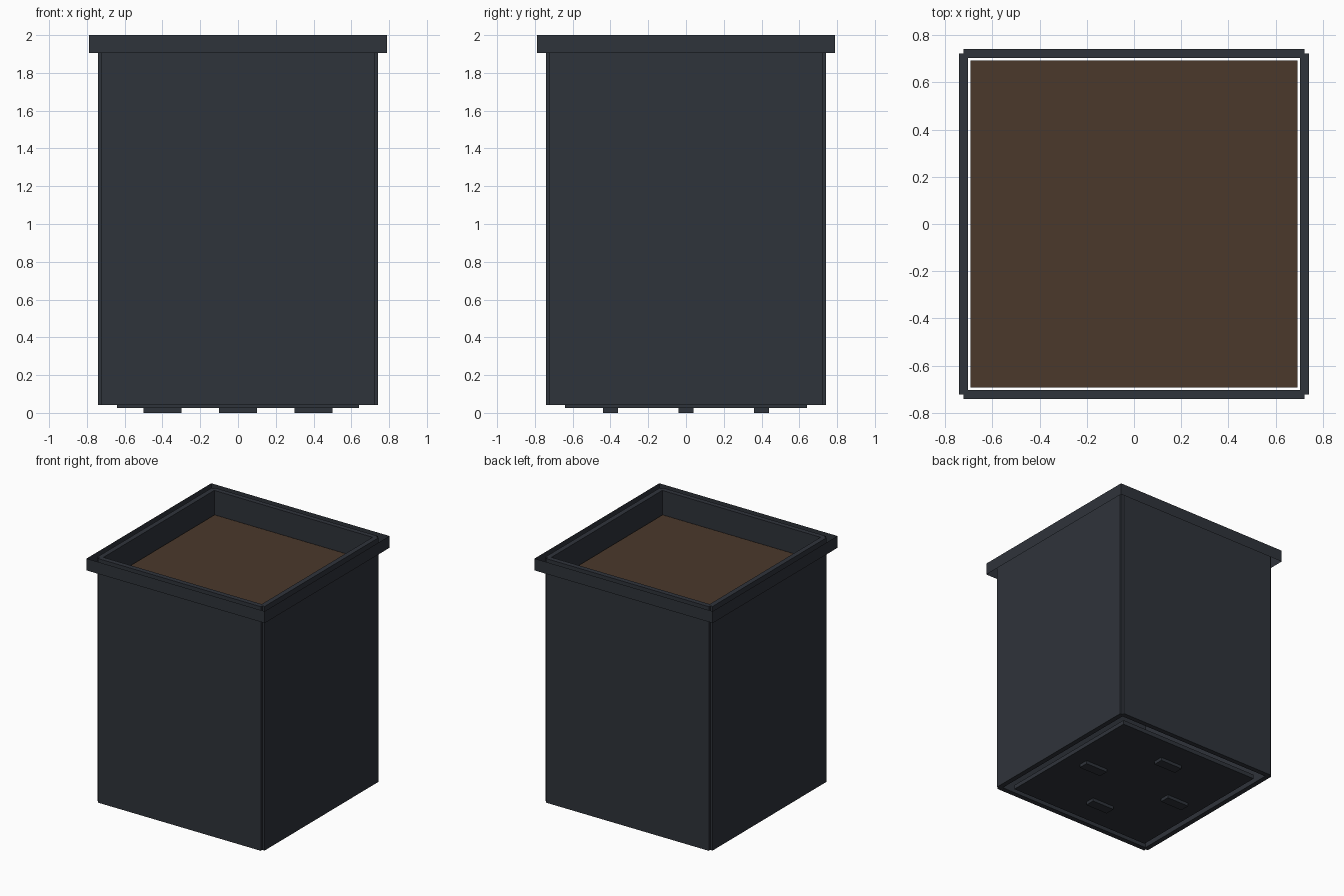
import bpy, bmesh
from mathutils import Matrix

if "Cube" in bpy.data.objects:
    bpy.data.objects.remove(bpy.data.objects["Cube"])


def material(name, color):
    m = bpy.data.materials.new(name)
    m.diffuse_color = (*color, 1)
    m.use_nodes = True
    m.node_tree.nodes["Principled BSDF"].inputs["Base Color"].default_value = m.diffuse_color
    return m


metal = material("dark_metal", (0.028, 0.033, 0.043))
soil_mat = material("soil_brown", (0.069, 0.04, 0.024))


def finish(name, bm, mat):
    mesh = bpy.data.meshes.new(name)
    bm.to_mesh(mesh)
    bm.free()
    mesh.materials.append(mat)
    obj = bpy.data.objects.new(name, mesh)
    bpy.context.collection.objects.link(obj)
    return obj


def box(name, lo, hi, mat=metal):
    bm = bmesh.new()
    size = [b - a for a, b in zip(lo, hi)]
    mid = [(a + b) / 2 for a, b in zip(lo, hi)]
    bmesh.ops.create_cube(bm, size=1, matrix=Matrix.Translation(mid) @ Matrix.Diagonal((*size, 1)))
    return finish(name, bm, mat)


# Four wall panels, leaving small notches at the outer corners
for side, s in (("left", -1), ("right", 1)):
    x = sorted((s * 0.702, s * 0.742))
    box(side + "_wall", (x[0], -0.722, 0.043), (x[1], 0.722, 2.0))
for side, s in (("front", -1), ("back", 1)):
    y = sorted((s * 0.702, s * 0.742))
    box(side + "_wall", (-0.722, y[0], 0.043), (0.722, y[1], 2.0))

# Thin sheet band around the top, standing clear of the walls
bm = bmesh.new()
corners = [(-0.79, -0.79), (0.79, -0.79), (0.79, 0.79), (-0.79, 0.79)]
low = [bm.verts.new((x, y, 1.905)) for x, y in corners]
top = [bm.verts.new((x, y, 2.0)) for x, y in corners]
for i in range(4):
    j = (i + 1) % 4
    bm.faces.new((low[i], low[j], top[j], top[i]))
finish("rim_band", bm, metal)

# Soil surface with a narrow gap to the walls
box("soil", (-0.693, -0.693, 1.78), (0.693, 0.693, 1.81), soil_mat)

# Base plate and the four small pads under it
box("base_plate", (-0.64, -0.64, 0.026), (0.64, 0.64, 0.06))
for i, (x, y) in enumerate(((-0.4, 0), (0.4, 0), (0, -0.4), (0, 0.4))):
    box(f"base_pad_{i + 1}", (x - 0.1, y - 0.04, 0), (x + 0.1, y + 0.04, 0.035))
